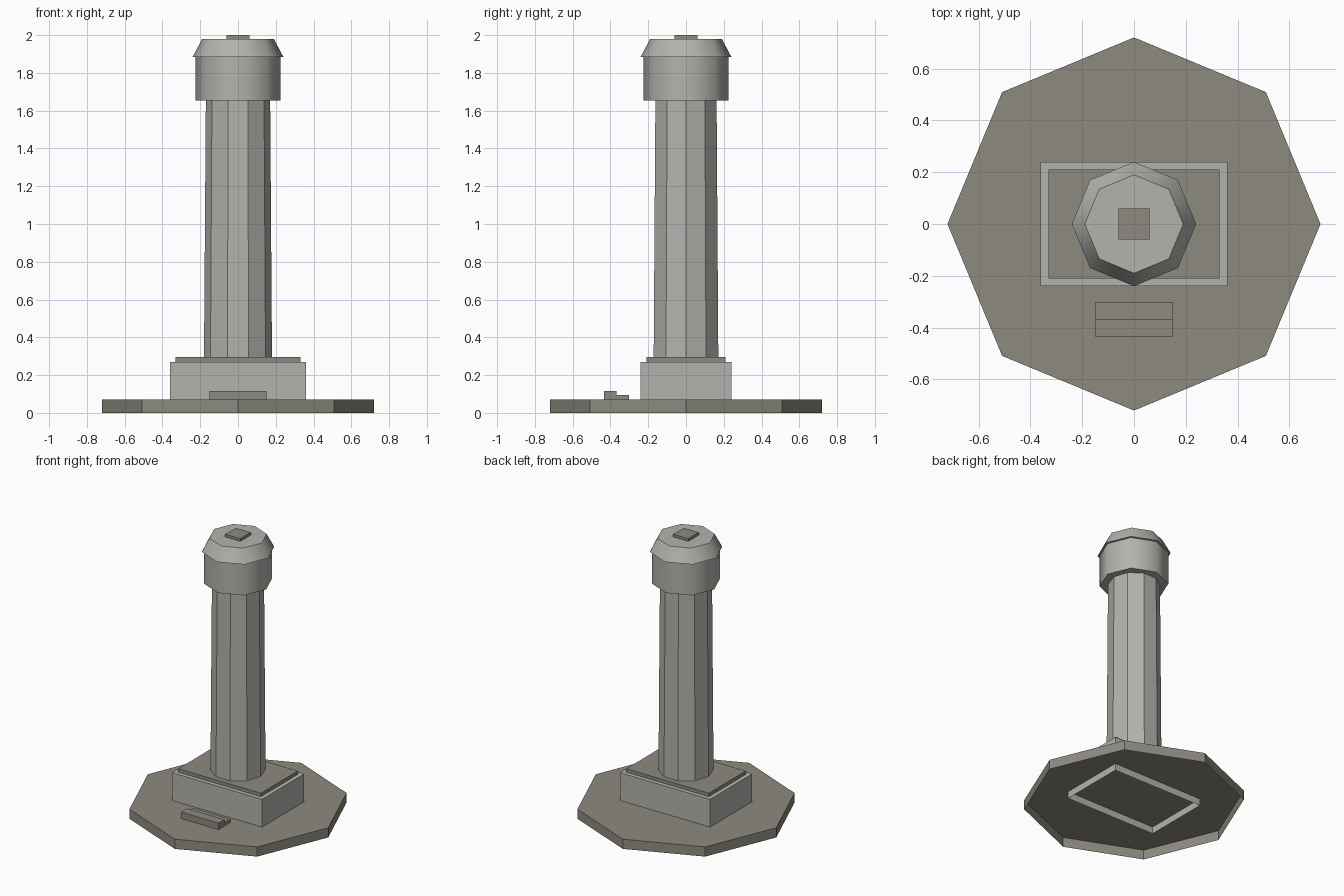
import bpy, bmesh, math

cube = bpy.data.objects.get("Cube")
if cube:
    bpy.data.objects.remove(cube, do_unlink=True)


def material(name, colour):
    mat = bpy.data.materials.new(name)
    mat.use_nodes = True
    mat.diffuse_color = (*colour, 1)
    mat.node_tree.nodes["Principled BSDF"].inputs["Base Color"].default_value = (*colour, 1)
    return mat


LIGHT = material("light stone", (0.45, 0.45, 0.42))
DARK = material("dark stone", (0.27, 0.255, 0.215))


def add_object(name, bm, mat, open_bottom=False):
    bmesh.ops.recalc_face_normals(bm, faces=bm.faces)
    if open_bottom:
        under = [f for f in bm.faces if f.normal.z < -0.9]
        bmesh.ops.delete(bm, geom=under, context='FACES_ONLY')
    mesh = bpy.data.meshes.new(name)
    bm.to_mesh(mesh)
    bm.free()
    mesh.materials.append(mat)
    obj = bpy.data.objects.new(name, mesh)
    bpy.context.collection.objects.link(obj)
    return obj


def box(name, mat, x, y, z, open_bottom=False):
    """Box between the (low, high) limits on each axis."""
    bm = bmesh.new()
    bmesh.ops.create_cube(bm, size=1)
    for v in bm.verts:
        v.co = [lim[0] if c < 0 else lim[1] for c, lim in zip(v.co, (x, y, z))]
    return add_object(name, bm, mat, open_bottom)


def prism(name, mat, sides, r_low, r_high, z_low, z_high, open_bottom=False, smooth=False):
    """Tapered prism with a corner on the +x axis."""
    bm = bmesh.new()
    rings = []
    for r, z in ((r_low, z_low), (r_high, z_high)):
        angles = [math.tau * i / sides for i in range(sides)]
        rings.append([bm.verts.new((r * math.cos(a), r * math.sin(a), z)) for a in angles])
    low, high = rings
    bm.faces.new(low[::-1])
    bm.faces.new(high)
    for i in range(sides):
        j = (i + 1) % sides
        bm.faces.new((low[i], low[j], high[j], high[i]))
    obj = add_object(name, bm, mat, open_bottom)
    if smooth:
        bpy.ops.object.select_all(action='DESELECT')
        obj.select_set(True)
        bpy.context.view_layer.objects.active = obj
        bpy.ops.object.shade_smooth_by_angle(angle=math.radians(50))
    return obj


# Ground slab and plinth, both hollow underneath
prism("base_slab", DARK, 8, 0.72, 0.72, 0, 0.07, open_bottom=True)
box("plinth", LIGHT, (-0.36, 0.36), (-0.24, 0.24), (0.02, 0.27), open_bottom=True)
box("plinth_cap", DARK, (-0.33, 0.33), (-0.21, 0.21), (0.27, 0.295))

# Column and its head
prism("column", LIGHT, 10, 0.18, 0.17, 0.295, 1.7)
prism("collar", LIGHT, 8, 0.225, 0.225, 1.655, 1.885, smooth=True)
prism("head_cap", LIGHT, 8, 0.24, 0.19, 1.885, 1.98, smooth=True)
box("top_block", DARK, (-0.06, 0.06), (-0.06, 0.06), (1.98, 2.0))

# Small two-level step in front of the plinth
box("step_front", DARK, (-0.15, 0.15), (-0.435, -0.367), (0.07, 0.117))
box("step_back", DARK, (-0.15, 0.15), (-0.367, -0.302), (0.07, 0.095))
